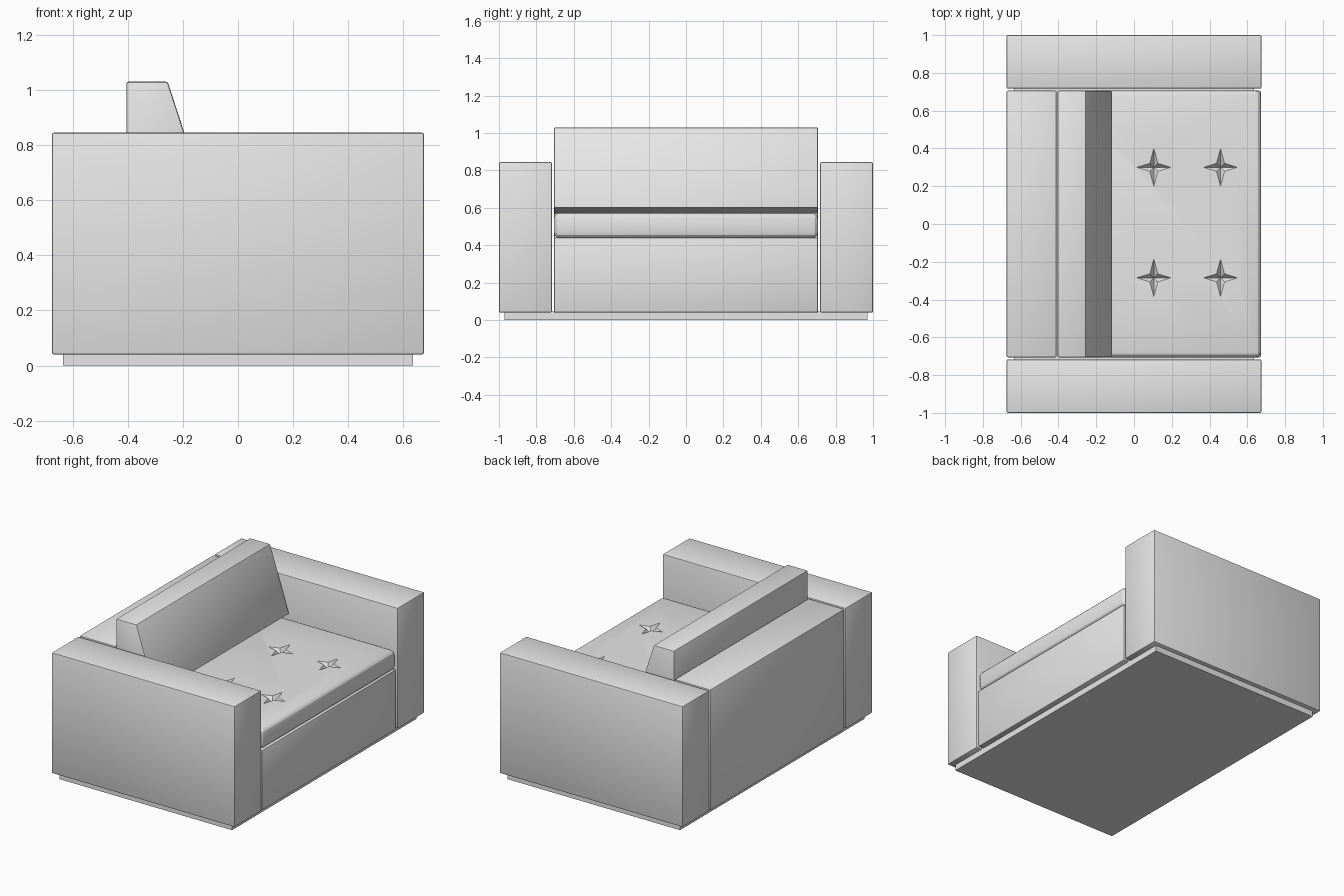
import bpy, bmesh, math

cube = bpy.data.objects.get("Cube")
if cube:
    bpy.data.objects.remove(cube, do_unlink=True)

grey = bpy.data.materials.new("light_grey_fabric")
grey.use_nodes = True
colour = (0.8, 0.8, 0.8, 1)
grey.diffuse_color = colour
grey.node_tree.nodes["Principled BSDF"].inputs["Base Color"].default_value = colour


def activate(ob):
    bpy.ops.object.select_all(action='DESELECT')
    ob.select_set(True)
    bpy.context.view_layer.objects.active = ob


def panel(name, profile, y0, y1, bevel=0.0, segments=2):
    """Extrude an x/z profile along y and soften its edges."""
    bm = bmesh.new()
    face = bm.faces.new([bm.verts.new((x, y0, z)) for x, z in profile])
    ext = bmesh.ops.extrude_face_region(bm, geom=[face])
    moved = [v for v in ext["geom"] if isinstance(v, bmesh.types.BMVert)]
    bmesh.ops.translate(bm, verts=moved, vec=(0, y1 - y0, 0))
    bmesh.ops.recalc_face_normals(bm, faces=bm.faces)
    if bevel:
        bmesh.ops.bevel(bm, geom=bm.edges[:], offset=bevel, segments=segments,
                        profile=0.5, affect='EDGES')
    mesh = bpy.data.meshes.new(name)
    bm.to_mesh(mesh)
    bm.free()
    mesh.materials.append(grey)
    ob = bpy.data.objects.new(name, mesh)
    bpy.context.collection.objects.link(ob)
    activate(ob)
    bpy.ops.object.shade_smooth_by_angle(angle=math.radians(30))
    return ob


def rect(x0, x1, z0, z1):
    return [(x0, z0), (x1, z0), (x1, z1), (x0, z1)]


# Frame
panel("plinth", rect(-0.635, 0.635, 0, 0.045), -0.97, 0.97)
for name, y0, y1 in (("right_arm", -1, -0.717), ("left_arm", 0.717, 1)):
    panel(name, rect(-0.675, 0.675, 0.04, 0.845), y0, y1, 0.008)
panel("back_rest", rect(-0.675, -0.41, 0.04, 0.845), -0.706, 0.706, 0.008)
panel("seat_base", rect(-0.405, 0.672, 0.04, 0.44), -0.706, 0.706, 0.008)

# Wedge-shaped back cushion with an undercut bottom
wedge = [(-0.405, 0.565), (-0.115, 0.6), (-0.255, 1.03), (-0.405, 1.03)]
panel("back_cushion", wedge, -0.706, 0.706, 0.008)

# Seat cushion
top = 0.572
seat = panel("seat_cushion", rect(-0.405, 0.672, 0.44, top), -0.706, 0.706, 0.03, 3)


def tuft_cutter(cx, cy, depth=0.035, lift=0.01):
    """Four-pointed star cone, point down, opening on the cushion top."""
    bm = bmesh.new()
    grow = (depth + lift) / depth
    ring = []
    for i in range(8):
        a = i * math.pi / 4
        rx, ry = (0.03, 0.03) if i % 2 else (0.09, 0.1)
        ring.append(bm.verts.new((cx + grow * rx * math.cos(a),
                                  cy + grow * ry * math.sin(a), top + lift)))
    tip = bm.verts.new((cx, cy, top - depth))
    bm.faces.new(ring)
    for i in range(8):
        bm.faces.new((ring[i], tip, ring[(i + 1) % 8]))
    bmesh.ops.recalc_face_normals(bm, faces=bm.faces)
    mesh = bpy.data.meshes.new("tuft_cutter")
    bm.to_mesh(mesh)
    bm.free()
    mesh.materials.append(grey)
    ob = bpy.data.objects.new("tuft_cutter", mesh)
    ob.hide_render = True
    bpy.context.collection.objects.link(ob)
    return ob


# Star-shaped tufts pressed into the seat
for cx in (0.105, 0.458):
    for cy in (-0.285, 0.3):
        cutter = tuft_cutter(cx, cy)
        activate(seat)
        cut = seat.modifiers.new("tuft", 'BOOLEAN')
        cut.operation = 'DIFFERENCE'
        cut.solver = 'EXACT'
        cut.object = cutter
        bpy.ops.object.modifier_apply(modifier=cut.name)
        bpy.data.objects.remove(cutter, do_unlink=True)
activate(seat)
bpy.ops.object.shade_smooth_by_angle(angle=math.radians(25))
